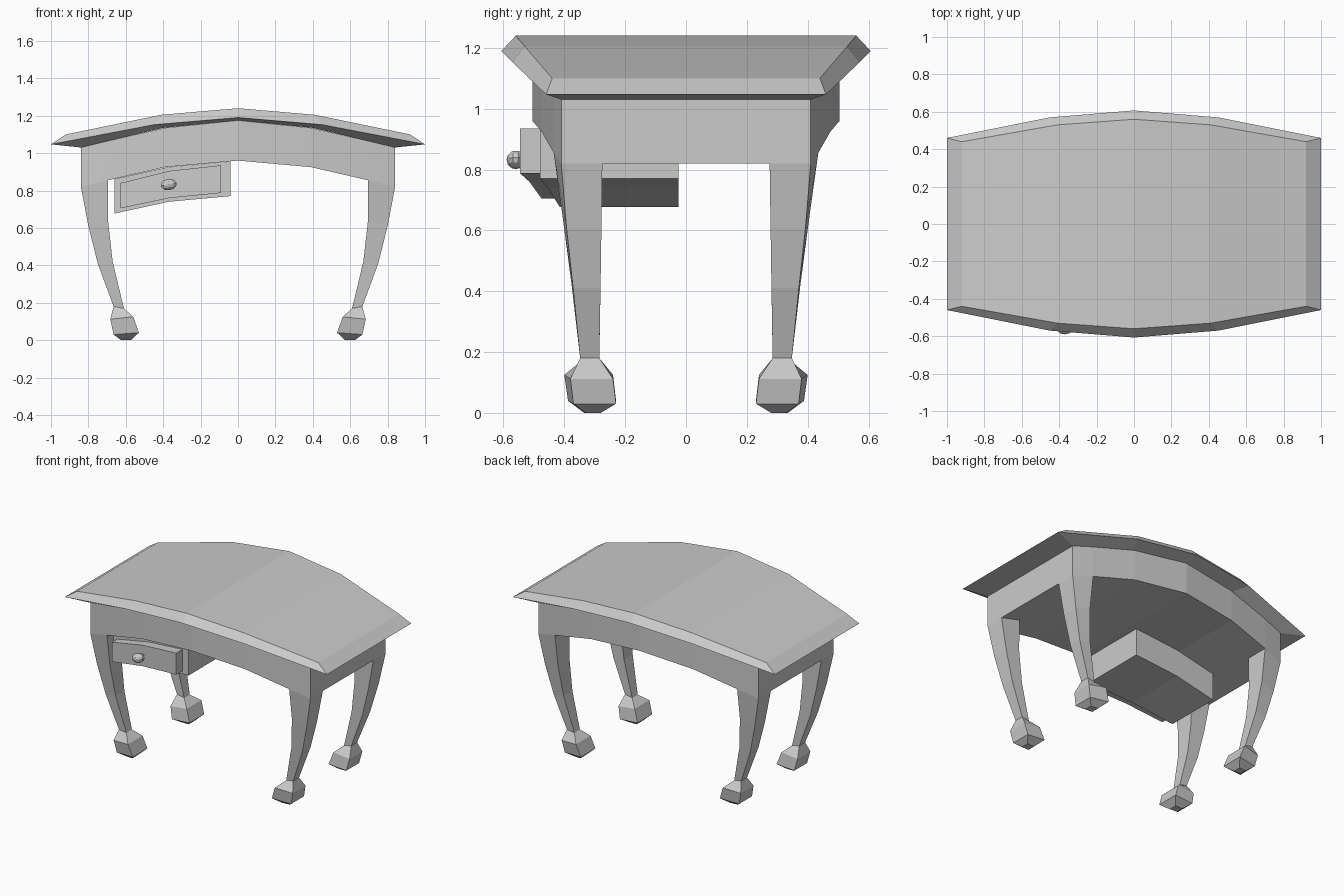
import bpy, bmesh
from math import radians

if "Cube" in bpy.data.objects:
    bpy.data.objects.remove(bpy.data.objects["Cube"])


def skin(name, rings, split_cap=False):
    """Bridge equal-sized closed rings and cap both ends."""
    bm = bmesh.new()
    vs = [[bm.verts.new(p) for p in r] for r in rings]
    n = len(rings[0])
    for a, b in zip(vs, vs[1:]):
        for i in range(n):
            j = (i + 1) % n
            bm.faces.new((a[i], a[j], b[j], b[i]))
    for r in (vs[0], vs[-1]):
        if split_cap:
            bm.faces.new((r[0], r[1], r[4], r[5]))
            bm.faces.new((r[1], r[2], r[3], r[4]))
        else:
            bm.faces.new(r)
    bmesh.ops.recalc_face_normals(bm, faces=bm.faces)
    me = bpy.data.meshes.new(name)
    bm.to_mesh(me)
    bm.free()
    ob = bpy.data.objects.new(name, me)
    bpy.context.collection.objects.link(ob)
    return ob


def both_sides(make, stations):
    """Rings along x, from left end through the centre to right end."""
    left = [make(-1, *s) for s in reversed(stations[1:])]
    return left + [make(1, *s) for s in stations]


# Arched table top: top edge, overhanging rim and underside edge at each station
def top_ring(s, top, rim, under):
    pts = [top, rim, under]
    back = [(s * x, y, z) for x, y, z in pts]
    return back + [(s * x, -y, z) for x, y, z in reversed(pts)]


skin("table_top", both_sides(top_ring, [
    ((0, .56, 1.24), (0, .607, 1.19), (0, .505, 1.175)),
    ((.41, .53, 1.205), (.45, .57, 1.152), (.40, .475, 1.135)),
    ((.92, .44, 1.10), (1, .46, 1.047), (.84, .41, 1.03))]), True)


# Bowed apron body, solid underneath
def body_ring(s, x, y, zt, zb):
    return [(s * x, y, zt), (s * x, y, zb), (s * x, -y, zb), (s * x, -y, zt)]


skin("apron", both_sides(body_ring, [
    (0, .505, 1.175, .96), (.39, .475, 1.135, .925),
    (.695, .435, 1.065, .855), (.84, .41, 1.03, .82)]))

# Curved legs: inner x, inner z, outer x, outer z, front y inner, front y outer, back y
leg = [(.695, .855, .84, .82, .435, .41, .275),
       (.695, .64, .80, .61, .405, .393, .278),
       (.67, .42, .75, .41, .376, .371, .281),
       (.61, .17, .665, .18, .345, .348, .285)]
# Block feet: same layout, last number pair holds the back edge
foot = [leg[-1],
        (.56, .125, .683, .112, .40, .38, .24),
        (.53, .04, .665, .03, .388, .37, .23),
        (.572, .0, .625, .0, .335, .33, .28)]


def post_ring(sx, sy, xi, zi, xo, zo, yi, yo, yb):
    return [(sx * xi, sy * yi, zi), (sx * xo, sy * yo, zo),
            (sx * xo, sy * yb, zo), (sx * xi, sy * yb, zi)]


for sx, side in ((-1, "left"), (1, "right")):
    for sy, end in ((-1, "front"), (1, "back")):
        for part, data in (("leg", leg), ("foot", foot)):
            skin(f"{end}_{side}_{part}", [post_ring(sx, sy, *d) for d in data])


# Hanging drawer with raised front panel: x, front y, back y, top z, bottom z
def drawer_part(name, stations):
    skin(name, [[(x, yf, zt), (x, yb, zt), (x, yb, zb), (x, yf, zb)]
                for x, yf, yb, zt, zb in stations])


drawer_part("drawer_box", [(-.66, -.415, -.025, .862, .677),
                           (-.37, -.455, -.025, .926, .74),
                           (-.04, -.48, -.025, .956, .77)])
drawer_part("drawer_panel", [(-.628, -.475, -.42, .84, .705),
                             (-.365, -.515, -.45, .905, .76),
                             (-.09, -.545, -.47, .935, .787)])

# Drawer knob and its stem
bpy.ops.mesh.primitive_uv_sphere_add(segments=10, ring_count=6, radius=1,
                                     location=(-.37, -.56, .832),
                                     rotation=(0, radians(-10), 0))
knob = bpy.context.object
knob.name = "drawer_knob"
knob.scale = (.045, .03, .03)
bpy.ops.mesh.primitive_cylinder_add(vertices=8, radius=.016, depth=.06,
                                    location=(-.37, -.535, .832),
                                    rotation=(radians(90), 0, 0))
bpy.context.object.name = "knob_stem"
